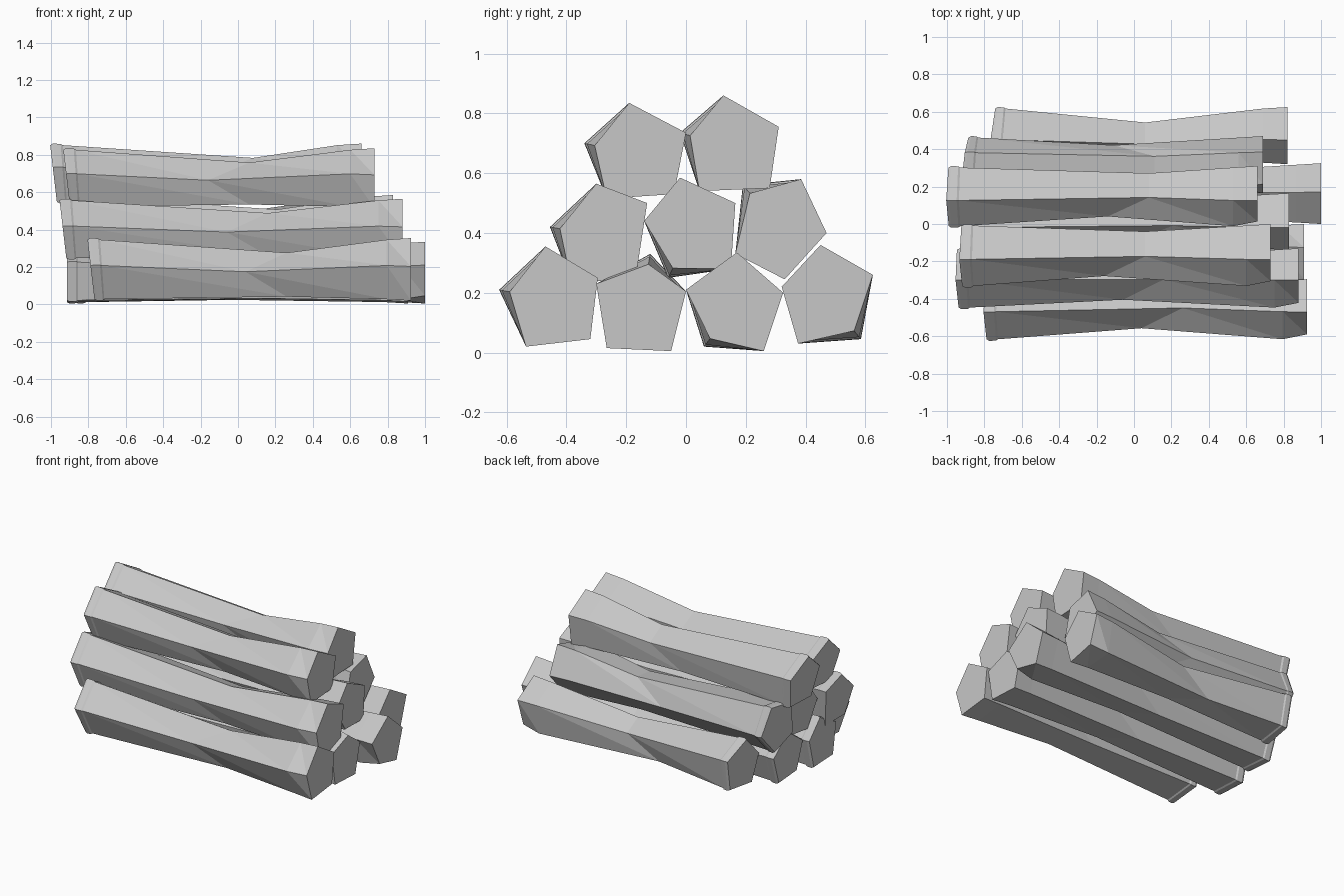
import bpy
import bmesh
from mathutils import Vector

cube = bpy.data.objects.get("Cube")
if cube:
    bpy.data.objects.remove(cube, do_unlink=True)

grey = bpy.data.materials.new("plain grey")
grey.use_nodes = True
colour = (0.57, 0.57, 0.57, 1)
grey.diffuse_color = colour
grey.node_tree.nodes["Principled BSDF"].inputs["Base Color"].default_value = colour


def make_log(name, start, end, waist, outline, notch, lean=(0, -0.02), sway=0, slim=0.7):
    """Five-sided log along x: leaning flared collar, thin sagging waist, one chipped corner."""
    corners = [Vector(p) for p in outline]
    centre = sum(corners, Vector((0, 0))) / len(corners)
    lean = Vector(lean)
    sag = Vector((sway, -0.025))

    # Each ring: x position, scale about the centre, share of the end's lean
    rings = [(start + 0.015, 0.95, 1), (start + 0.03, 1.0, 1),
             (start + 0.065, 0.99, 0.7), (start + 0.075, 0.95, 0.6),
             (waist, slim, 0), (end - 0.13, 0.95, 0), (end, 1.0, 0)]
    bm = bmesh.new()
    loops = []
    for x, scale, share in rings:
        loop = []
        for i, p in enumerate(corners):
            chipped = x == end and i == notch
            q = centre + (p - centre) * (0.8 if chipped else scale)
            shift = share * lean.dot(p - centre) / 0.18
            # Stagger the waist so the long faces break on diagonals
            if x == waist:
                shift = 0.11 * (-1) ** i
                q += sag
            loop.append(bm.verts.new((x + shift, q.x, q.y)))
        loops.append(loop)

    n = len(corners)
    for a, b in zip(loops, loops[1:]):
        for i in range(n):
            j = (i + 1) % n
            bm.faces.new((a[i], a[j], b[j]))
            bm.faces.new((a[i], b[j], b[i]))
    bm.faces.new(loops[0])
    bm.faces.new(loops[-1])
    bmesh.ops.recalc_face_normals(bm, faces=bm.faces)

    mesh = bpy.data.meshes.new(name)
    bm.to_mesh(mesh)
    bm.free()
    mesh.materials.append(grey)
    obj = bpy.data.objects.new(name, mesh)
    bpy.context.collection.objects.link(obj)


# Bottom row, front to back
make_log("bottom_log_front", -0.80, 0.925, 0.15,
         [(-.47, .355), (-.625, .21), (-.535, .02), (-.32, .045), (-.295, .25)], 1, sway=0.015)
make_log("bottom_log_front_middle", -0.93, 0.91, 0.0,
         [(-.12, .33), (-.30, .23), (-.265, .015), (-.05, .005), (.0, .205)], 0, lean=(0, 0))
make_log("bottom_log_back_middle", -0.89, 1.0, 0.1,
         [(.17, .335), (.0, .21), (.06, .02), (.26, .005), (.325, .2)], 2, lean=(0, -0.005))
make_log("bottom_log_back", -0.77, 0.82, -0.05,
         [(.45, .36), (.32, .22), (.375, .03), (.585, .045), (.625, .26)], 3,
         lean=(0.02, -0.01), sway=-0.03, slim=0.66)

# Middle row
make_log("middle_log_front", -0.95, 0.88, 0.05,
         [(-.30, .565), (-.455, .42), (-.385, .24), (-.17, .24), (-.13, .5)], 1)
make_log("middle_log_centre", -0.90, 0.83, 0.1,
         [(-.02, .585), (-.14, .44), (-.06, .25), (.15, .28), (.165, .5)], 2)
make_log("middle_log_back", -0.92, 0.69, 0.0,
         [(.19, .56), (.165, .33), (.33, .245), (.47, .4), (.385, .58)], 0, lean=(0.02, -0.01))

# Top row
make_log("top_log_front", -0.93, 0.73, -0.05,
         [(-.19, .835), (-.34, .70), (-.265, .515), (-.04, .53), (.0, .735)], 1, sway=0.01)
make_log("top_log_back", -1.0, 0.66, -0.03,
         [(.125, .86), (-.02, .735), (.045, .54), (.28, .55), (.31, .755)], 1, sway=0.01)
